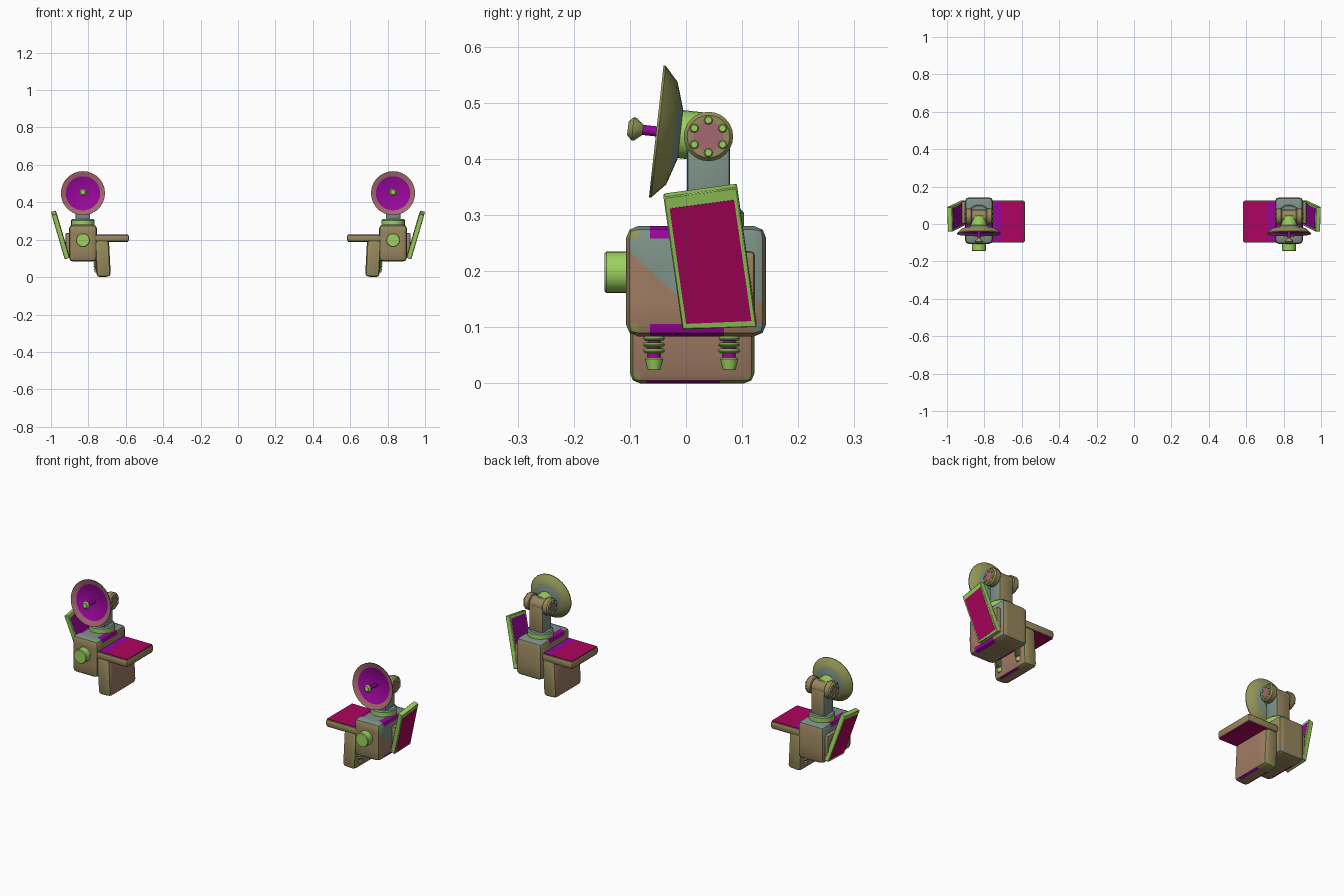
import bpy, bmesh, math
from mathutils import Matrix, Vector

cube = bpy.data.objects.get("Cube")
if cube:
    bpy.data.objects.remove(cube, do_unlink=True)


def srgb(r, g, b):
    return tuple((c / 255 / 12.92 if c < 11 else ((c / 255 + 0.055) / 1.055) ** 2.4) for c in (r, g, b)) + (1,)


COLOURS = {
    "green": (156, 210, 95),
    "crimson": (174, 4, 94),
    "purple": (152, 6, 154),
    "brown": (152, 134, 94),
    "grey": (125, 146, 136),
    "rose_brown": (160, 124, 100),
    "olive": (148, 150, 88),
    "mauve": (164, 104, 112),
}
NAMES = list(COLOURS)
MATS = []
for key, rgb in COLOURS.items():
    m = bpy.data.materials.new(key)
    m.use_nodes = True
    m.diffuse_color = srgb(*rgb)
    m.node_tree.nodes["Principled BSDF"].inputs["Base Color"].default_value = srgb(*rgb)
    MATS.append(m)

CX = 0.829  # centre line of one unit


def finish(name, bm):
    """Turn a bmesh into an object mirrored across x = 0."""
    mesh = bpy.data.meshes.new(name)
    bm.to_mesh(mesh)
    bm.free()
    for m in MATS:
        mesh.materials.append(m)
    ob = bpy.data.objects.new(name, mesh)
    bpy.context.collection.objects.link(ob)
    bpy.ops.object.select_all(action='DESELECT')
    ob.select_set(True)
    bpy.context.view_layer.objects.active = ob
    bpy.ops.object.shade_smooth_by_angle(angle=math.radians(40))
    ob.modifiers.new("Mirror", 'MIRROR').use_mirror_merge = False


def box(name, centre, size, rule, bevel=0.0, rot=Matrix(), segments=2, cuts=(), drop=0.0):
    """Bevelled box; rule is a colour name or a function of face normal and local centre.
    drop lowers one bottom corner in the local xy plane."""
    bm = bmesh.new()
    bmesh.ops.create_cube(bm, size=1, matrix=Matrix.Diagonal((*size, 1)))
    for v in bm.verts:
        if v.co.x > 0 > v.co.y:
            v.co.y -= drop
    if bevel:
        bmesh.ops.bevel(bm, geom=bm.edges[:], offset=bevel, segments=segments,
                        profile=0.5, affect='EDGES')
    for point, normal in cuts:
        bmesh.ops.bisect_plane(bm, geom=bm.verts[:] + bm.edges[:] + bm.faces[:], dist=1e-5,
                               plane_co=point, plane_no=normal)
    bm.normal_update()
    for f in bm.faces:
        colour = rule(f.normal, f.calc_center_median()) if callable(rule) else rule
        f.material_index = NAMES.index(colour)
    bm.transform(Matrix.Translation(centre) @ rot)
    finish(name, bm)


def lathe(name, origin, axis, profile, colours, sides=24):
    """Revolve (radius, height) points; one colour per profile segment."""
    bm = bmesh.new()
    rings = [[bm.verts.new((r * math.cos(k * math.tau / sides), r * math.sin(k * math.tau / sides), h))
              for k in range(sides)] for r, h in profile]
    for i in range(len(rings) - 1):
        colour = colours if isinstance(colours, str) else colours[i]
        for k in range(sides):
            n = (k + 1) % sides
            f = bm.faces.new((rings[i][k], rings[i][n], rings[i + 1][n], rings[i + 1][k]))
            f.material_index = NAMES.index(colour)
    bmesh.ops.remove_doubles(bm, verts=bm.verts[:], dist=0.00005)
    bmesh.ops.recalc_face_normals(bm, faces=bm.faces[:])
    rot = Vector((0, 0, 1)).rotation_difference(Vector(axis)).to_matrix().to_4x4()
    bm.transform(Matrix.Translation(origin) @ rot)
    finish(name, bm)


def rod(name, origin, axis, radius, h0, h1, colours, chamfer=0.003, sides=24):
    lathe(name, origin, axis, [(0, h0), (radius - chamfer, h0), (radius, h0 + chamfer),
                               (radius, h1 - chamfer), (radius - chamfer, h1), (0, h1)], colours, sides)


# Main body: outer side split by a slanted colour border, worn patches on the long edges
slant, slant_at = Vector((0, 0.68, 0.733)), Vector((0, -0.062, 0))
patch_cuts = [(Vector((0, y, 0)), Vector((0, 1, 0))) for y in (-0.082, 0.05)]
top_cuts = [(Vector((x, 0, 0)), Vector((1, 0, 0))) for x in (-0.045, 0.045)]
level = -0.035


def worn(n, c):
    return abs(n.x) > 0.3 and abs(n.z) > 0.35 and -0.082 < c.y < 0.05


def body_colour(n, c):
    on_top = n.z > 0.98 and abs(c.x) > 0.045 and -0.082 < c.y < 0.05
    if on_top or worn(n, c):
        return "purple"
    if n.z > 0.6:
        return "grey"
    if n.x > 0.9:
        return "grey" if slant.dot(c - slant_at) > 0 and c.z > level else "rose_brown"
    if n.x < -0.9 or abs(n.y) > 0.9 or n.z < -0.6:
        return "brown"
    return "grey" if n.y > 0.3 else "olive"


box("body", (CX, 0.018, 0.182), (0.15, 0.25, 0.197), body_colour, 0.022,
    cuts=[(slant_at, slant), (Vector((0, 0, level)), Vector((0, 0, 1)))] + patch_cuts + top_cuts)
rod("front_lens", (CX, 0, 0.198), (0, -1, 0), 0.037, 0.09, 0.145, "green")


# Leg and shelf on the inner side
def leg_colour(n, c):
    if n.z < -0.8 and worn(n, c):
        return "purple"
    if abs(n.x) > 0.9:
        return "rose_brown"
    return "brown" if max(abs(n.y), abs(n.z)) > 0.95 else "olive"


box("leg", (0.723, 0.011, 0.101), (0.076, 0.222, 0.2), leg_colour, 0.018,
    Matrix.Rotation(math.radians(3), 4, 'Y'), cuts=patch_cuts)
box("shelf", (0.675, 0.013, 0.208), (0.184, 0.225, 0.037),
    lambda n, c: "olive" if n.z > 0.3 else "brown", 0.01)
for side, z in (("top", 0.2265), ("underside", 0.1895)):
    box("shelf_" + side, (0.65, 0.013, z), (0.124, 0.212, 0.004), "crimson")
box("shelf_inner_strip", (0.735, 0.013, 0.2265), (0.046, 0.212, 0.004), "purple")

# Spring feet, half sunk into the leg under the body
for label, y in (("front", -0.057), ("rear", 0.077)):
    at = (0.753, y, 0)
    rod(label + "_spring_core", at, (0, 0, 1), 0.013, 0.03, 0.1, "purple", sides=12)
    lathe(label + "_spring_cup", at, (0, 0, 1),
          [(0, 0.025), (0.012, 0.025), (0.017, 0.043), (0.012, 0.047), (0, 0.047)], "green", 12)
    for i in range(3):
        rod(label + "_spring_coil_" + str(i + 1), at, (0, 0, 1), 0.02,
            0.054 + i * 0.011, 0.062 + i * 0.011, "green", sides=16)

# Tilted outer panel with its bracket
up = Vector((0.07, -0.034, 0.238)).normalized()
across = Vector((0.004, 0.126, 0.017)).normalized()
out = across.cross(up).normalized()
tilt = Matrix((across, up, out)).transposed().to_4x4()
centre = Vector((0.95, 0.042, 0.226))
box("outer_panel", centre, (0.132, 0.248, 0.026), "green", 0.002, tilt, 1, drop=0.014)
box("panel_outer_face", centre + out * 0.0125 - up * 0.006, (0.116, 0.216, 0.003), "crimson",
    rot=tilt, drop=0.011)
box("panel_inner_face", centre - out * 0.0125, (0.114, 0.218, 0.003), "purple", rot=tilt, drop=0.011)
box("panel_bracket", (0.908, 0.062, 0.178), (0.03, 0.122, 0.115), "brown", 0.008)


# Neck, column and pivot
def column_colour(n, c):
    if abs(n.x) > 0.9 or n.y < -0.9:
        return "grey"
    return "brown" if n.y > 0.9 else "olive"


rod("neck_ring", (CX, 0.04, 0), (0, 0, 1), 0.063, 0.27, 0.31,
    ["green", "green", "green", "grey", "grey"], 0.006)
box("column", (CX, 0.04, 0.365), (0.078, 0.076, 0.15), column_colour, 0.006)
pivot = Vector((CX, 0.04, 0.44))
rod("pivot_barrel", pivot, (1, 0, 0), 0.036, -0.06, 0.06, "brown")
for label, s in (("outer", 1), ("inner", -1)):
    lathe(label + "_pivot_cap", pivot, (s, 0, 0),
          [(0, 0.038), (0.04, 0.038), (0.044, 0.042), (0.044, 0.066), (0.038, 0.073),
           (0.027, 0.073), (0, 0.073)],
          ["brown", "brown", "brown", "olive", "brown", "mauve"])
    for i in range(6):
        a = math.tau * i / 6
        at = pivot + Vector((0, math.sin(a), math.cos(a))) * 0.029
        rod(label + "_pivot_bolt_" + str(i + 1), at, (s, 0, 0), 0.008, 0.07, 0.078, "green", 0.002, 8)

# Dish with hub and feed
aim = (0, -0.994, 0.11)
rim = (CX, -0.053, 0.449)
rod("dish_hub", rim, aim, 0.043, -0.096, -0.036, "green")
lathe("dish", rim, aim,
      [(0, -0.046), (0.045, -0.043), (0.078, -0.0325), (0.092, -0.028), (0.118, -0.004), (0.118, 0),
       (0.092, -0.01), (0.05, -0.026), (0, -0.03)],
      ["grey", "grey", "olive", "olive", "olive", "mauve", "purple", "purple"], 28)
rod("feed_rod", rim, aim, 0.009, -0.034, 0.03, "purple", 0.001, 12)
lathe("feed_horn", rim, aim,
      [(0, 0.024), (0.009, 0.024), (0.02, 0.037), (0.021, 0.042), (0.012, 0.051), (0, 0.051)],
      ["olive", "olive", "olive", "olive", "green"], 16)
